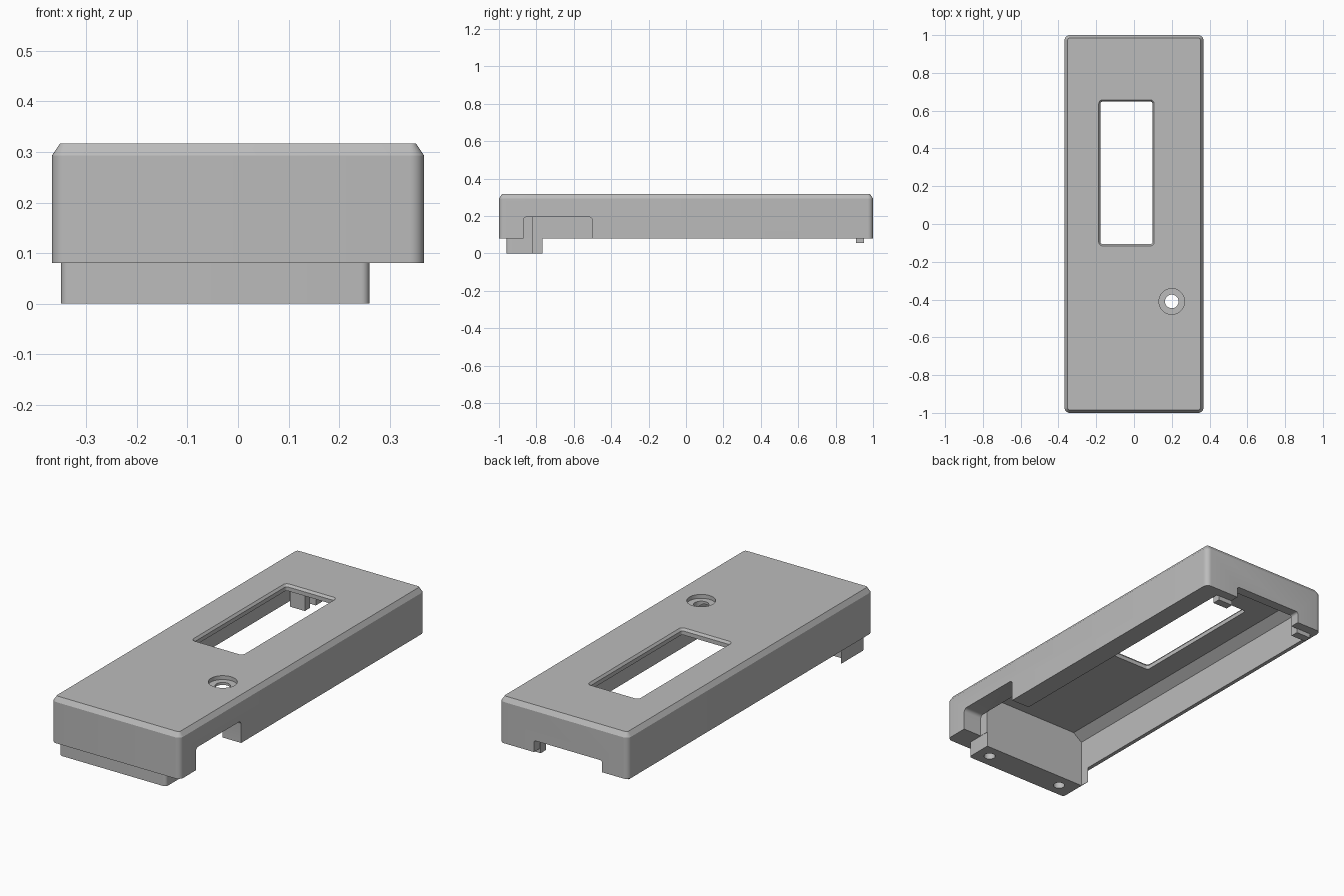
import bpy, bmesh, math

old = bpy.data.objects.get("Cube")
if old:
    bpy.data.objects.remove(old, do_unlink=True)

GREY = (0.5, 0.5, 0.5, 1.0)
grey = bpy.data.materials.new("plain grey plastic")
grey.use_nodes = True
grey.diffuse_color = GREY
shader = next(n for n in grey.node_tree.nodes if n.type == 'BSDF_PRINCIPLED')
shader.inputs["Base Color"].default_value = GREY


def rounded(a0, a1, b0, b1, r, grow=0.0, steps=6):
    """Rounded rectangle outline, optionally grown outward."""
    a0, a1, b0, b1 = a0 - grow, a1 + grow, b0 - grow, b1 + grow
    r = max(r + grow, 0.004)
    corners = [(a1 - r, b1 - r), (a0 + r, b1 - r), (a0 + r, b0 + r), (a1 - r, b0 + r)]
    return [(ca + r * math.cos(math.pi / 2 * (q + i / steps)),
             cb + r * math.sin(math.pi / 2 * (q + i / steps)))
            for q, (ca, cb) in enumerate(corners) for i in range(steps + 1)]


def circle(x, y, r, n=40):
    return [(x + r * math.cos(math.tau * i / n), y + r * math.sin(math.tau * i / n))
            for i in range(n)]


PLACE = {'x': lambda a, b, t: (t, a, b),
         'y': lambda a, b, t: (a, t, b),
         'z': lambda a, b, t: (a, b, t)}


def loft(name, rings, axis='z'):
    """Closed solid through (position, outline) rings along an axis."""
    bm = bmesh.new()
    loops = [[bm.verts.new(PLACE[axis](a, b, t)) for a, b in pts] for t, pts in rings]
    for low, high in zip(loops, loops[1:]):
        for i in range(len(low)):
            j = (i + 1) % len(low)
            bm.faces.new((low[i], low[j], high[j], high[i]))
    bm.faces.new(loops[0][::-1])
    bm.faces.new(loops[-1])
    bmesh.ops.recalc_face_normals(bm, faces=bm.faces)
    mesh = bpy.data.meshes.new(name)
    bm.to_mesh(mesh)
    bm.free()
    mesh.materials.append(grey)
    obj = bpy.data.objects.new(name, mesh)
    bpy.context.collection.objects.link(obj)
    return obj


def prism(name, pts, lo, hi, axis='z'):
    return loft(name, [(lo, pts), (hi, pts)], axis)


def activate(obj):
    bpy.ops.object.select_all(action='DESELECT')
    obj.select_set(True)
    bpy.context.view_layer.objects.active = obj


def combine(target, tool, operation='DIFFERENCE'):
    tool.hide_render = True
    mod = target.modifiers.new(tool.name, 'BOOLEAN')
    mod.operation, mod.solver, mod.object = operation, 'EXACT', tool
    activate(target)
    bpy.ops.object.modifier_apply(modifier=mod.name)
    bpy.data.objects.remove(tool, do_unlink=True)


# Outer shell with rounded corners and a chamfered top rim
BOTTOM, TOP = 0.08, 0.317


def shell_outline(grow=0.0):
    return rounded(-0.368, 0.368, -1, 1, 0.028, grow)


cover = loft("cover", [(BOTTOM, shell_outline()), (TOP - 0.024, shell_outline()),
                       (TOP, shell_outline(-0.016))])

# Mounting foot under the front end
combine(cover, prism("foot", rounded(-0.35, 0.26, -0.96, -0.76, 0.016), 0, 0.15), 'UNION')

# Inner cavity with sloped ceiling edges, also trims the foot's rear face
cavity = [(-0.348, -0.1), (0.262, -0.1), (0.262, 0.247),
          (0.212, 0.284), (-0.298, 0.284), (-0.348, 0.247)]
combine(cover, prism("cavity", cavity, -0.82, 0.95, 'y'))

# Display window with a bevelled rim


def window_outline(grow=0.0):
    return rounded(-0.178, 0.098, -0.107, 0.648, 0.012, grow)


combine(cover, loft("window", [(0.2, window_outline()), (TOP - 0.012, window_outline()),
                               (TOP + 0.012, window_outline(0.018))]))

# Button hole with counterbore
combine(cover, prism("button_hole", circle(0.2, -0.41, 0.036), 0.2, 0.4))
combine(cover, prism("counterbore", circle(0.2, -0.41, 0.068), TOP - 0.02, 0.4))

# Side opening and rear opening
combine(cover, prism("side_opening", rounded(-0.87, -0.5, 0.02, 0.195, 0.02), 0.2615, 0.5, 'x'))
combine(cover, prism("rear_opening", rounded(-0.22, 0.17, 0.0, 0.14, 0.012), 0.9, 1.1, 'y'))

# Blind screw holes in the foot
for x in (-0.262, 0.187):
    combine(cover, prism("screw_hole", circle(x, -0.89, 0.028, 32), -0.05, 0.2))

# Locating tabs at the rear wall
tabs = [prism(name, [(x, 0.91), (x + 0.085, 0.91), (x + 0.085, 0.952), (x, 0.952)], 0.057, 0.19)
        for name, x in (("right_tab", -0.34), ("left_tab", 0.165))]

for obj in [cover] + tabs:
    activate(obj)
    bpy.ops.object.shade_smooth_by_angle(angle=math.radians(28))
